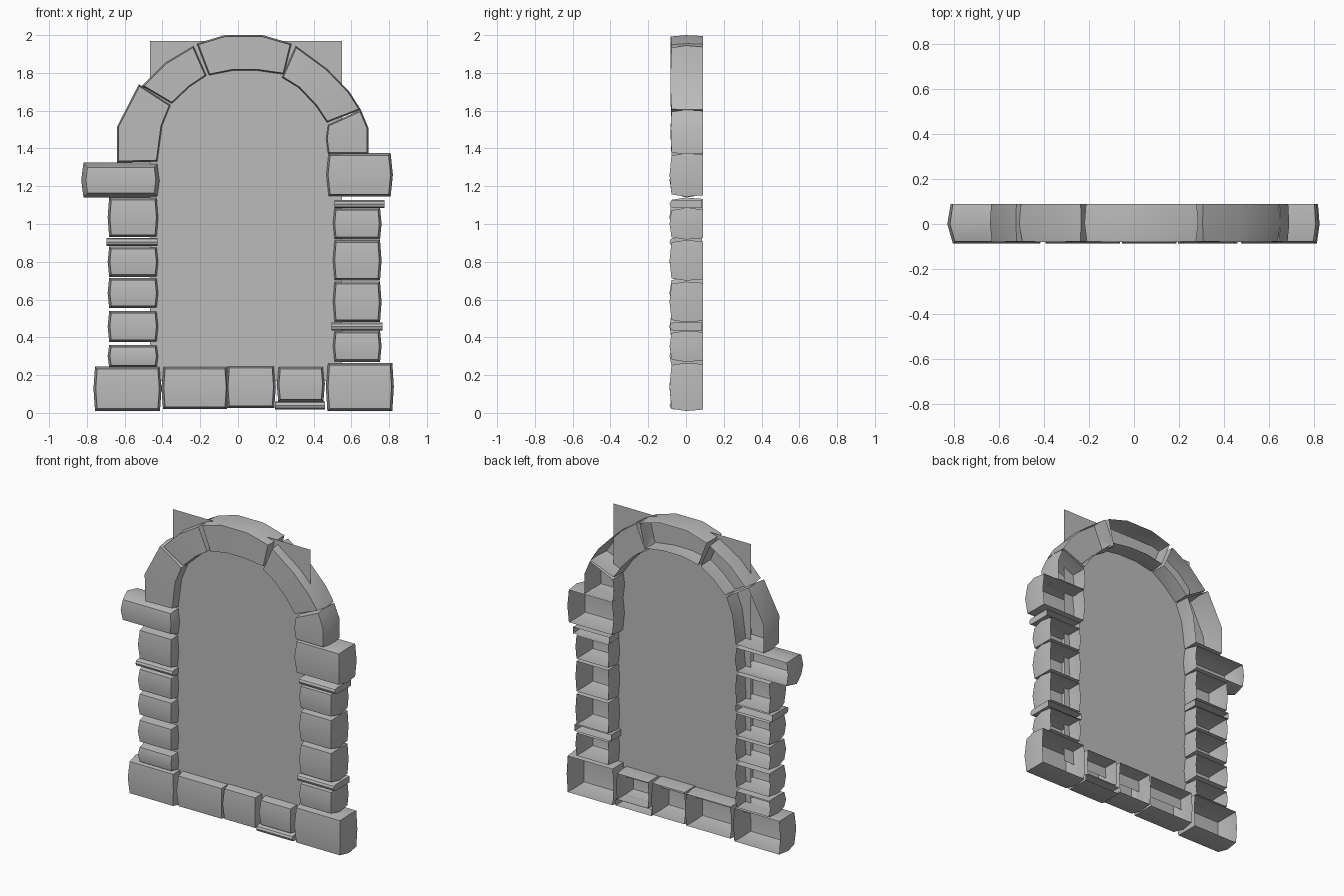
import bpy, bmesh, math
from mathutils import Vector

cube = bpy.data.objects.get("Cube")
if cube:
    bpy.data.objects.remove(cube, do_unlink=True)

stone_mat = bpy.data.materials.new("grey_stone")
stone_mat.use_nodes = True
GREY = (0.5, 0.5, 0.5, 1)
stone_mat.diffuse_color = GREY
stone_mat.node_tree.nodes["Principled BSDF"].inputs["Base Color"].default_value = GREY


def finish(name, bm, smooth=True):
    mesh = bpy.data.meshes.new(name)
    bm.to_mesh(mesh)
    bm.free()
    mesh.materials.append(stone_mat)
    obj = bpy.data.objects.new(name, mesh)
    bpy.context.collection.objects.link(obj)
    if smooth:
        bpy.ops.object.select_all(action="DESELECT")
        obj.select_set(True)
        bpy.context.view_layer.objects.active = obj
        bpy.ops.object.shade_smooth_by_angle(angle=math.radians(30))
    return obj


def stone(name, rail_a, rail_b, inset=0.012, bulge=0.01):
    """Open-backed stone shell spanned between two (x, z) rails."""
    bm = bmesh.new()
    rows = [(Vector(a), (Vector(a) + Vector(b)) / 2, Vector(b))
            for a, b in zip(rail_a, rail_b)]
    last = len(rows) - 1
    outline = ([(i, 0) for i in range(last + 1)] + [(last, 1)]
               + [(i, 2) for i in range(last, -1, -1)] + [(0, 1)])

    # Shrink a row/column position inwards by a fixed distance
    def shrunk(i, j, d):
        p = rows[i][j].copy()
        if j != 1:
            p += (rows[i][1] - p).normalized() * d
        if i in (0, last):
            near = rows[1 if i == 0 else last - 1][j]
            p += (near - rows[i][j]).normalized() * d
        return p

    # Bulging front face
    front = {}
    for i in range(last + 1):
        for j in range(3):
            p = shrunk(i, j, inset)
            depth = 0.077 + (bulge if 0 < i < last else 0)
            front[i, j] = bm.verts.new((p.x, -depth, p.y))
    for i in range(last):
        for j in range(2):
            bm.faces.new([front[k] for k in ((i, j), (i + 1, j), (i + 1, j + 1), (i, j + 1))])

    # Side walls, widest at half depth, left open at the back
    loop = [front[k] for k in outline]
    for y, d in ((0, 0), (0.09, inset * 0.6)):
        ring = []
        for i, j in outline:
            p = shrunk(i, j, d)
            ring.append(bm.verts.new((p.x, y, p.y)))
        n = len(ring)
        for k in range(n):
            m = (k + 1) % n
            bm.faces.new((loop[k], loop[m], ring[m], ring[k]))
        loop = ring
    bmesh.ops.recalc_face_normals(bm, faces=bm.faces)
    # Make sure the shell faces outwards
    bm.faces.ensure_lookup_table()
    if bm.faces[0].normal.y > 0:
        bmesh.ops.reverse_faces(bm, faces=bm.faces)
    return finish(name, bm)


def block(name, x1, x2, z1, z2, pinch=0.008, inset=0.012):
    """Squared stone whose sides swell at mid height."""
    mid = (z1 + z2) / 2
    left = [(x1 + pinch, z1), (x1, mid), (x1 + pinch, z2)]
    right = [(x2 - pinch, z1), (x2, mid), (x2 - pinch, z2)]
    return stone(name, left, right, inset)


def strip(name, x1, x2, z):
    """Thin rounded course between stones, also open at the back."""
    bm = bmesh.new()
    half = 0.021
    profile = [(0.085, half)]
    for k in range(5):
        a = math.pi / 2 - k * math.pi / 4
        profile.append((-0.066 - 0.021 * math.cos(a), half * math.sin(a)))
    profile.append((0.085, -half))
    ends = [[bm.verts.new((x, y, z + h)) for y, h in profile] for x in (x1, x2)]
    for k in range(len(profile) - 1):
        bm.faces.new((ends[0][k], ends[0][k + 1], ends[1][k + 1], ends[1][k]))
    bm.faces.new(ends[0][::-1])
    bm.faces.new(ends[1])
    bmesh.ops.recalc_face_normals(bm, faces=bm.faces)
    return finish(name, bm)


# Right-hand jamb (-x), bottom to top
for n, (z1, z2) in enumerate([(.24, .36), (.375, .54), (.555, .715), (.72, .88), (.93, 1.14)]):
    block(f"right_jamb_stone_{n + 1}", -.69, -.42, z1, z2)
strip("right_jamb_strip", -.695, -.425, .905)

# Left-hand jamb (+x), bottom to top
for n, (z1, z2) in enumerate([(.27, .435), (.48, .695), (.7, .915), (.918, 1.085)]):
    block(f"left_jamb_stone_{n + 1}", .5, .76, z1, z2)
strip("left_jamb_lower_strip", .495, .765, .457)
strip("left_jamb_upper_strip", .51, .775, 1.105)

# Sill course
block("right_base_stone", -.765, -.405, .01, .245)
block("sill_stone_1", -.405, -.05, .02, .245)
block("sill_stone_2", -.065, .2, .025, .25)
block("sill_stone_3", .205, .46, .06, .245)
block("left_base_stone", .465, .825, .01, .265)
strip("sill_strip", .195, .46, .04)

# Capitals under the arch
block("right_capital", -.83, -.41, 1.14, 1.325, .012, .025)
block("left_capital", .465, .82, 1.145, 1.375, .012)

# Arch stones: inner rail, then outer rail
ARCH = [
    ([(-.425, 1.33), (-.4, 1.52), (-.355, 1.63)],
     [(-.64, 1.325), (-.64, 1.515), (-.525, 1.74)]),
    ([(-.35, 1.635), (-.255, 1.725), (-.165, 1.785)],
     [(-.51, 1.73), (-.385, 1.855), (-.235, 1.945)]),
    ([(-.155, 1.785), (-.03, 1.81), (.105, 1.81), (.245, 1.79)],
     [(-.22, 1.955), (-.07, 2), (.13, 2), (.285, 1.955)]),
    ([(.23, 1.775), (.32, 1.72), (.41, 1.625), (.47, 1.535)],
     [(.305, 1.945), (.475, 1.82), (.59, 1.7), (.65, 1.605)]),
    ([(.475, 1.525), (.465, 1.45), (.475, 1.37)],
     [(.65, 1.605), (.69, 1.51), (.69, 1.37)]),
]
for n, (inner, outer) in enumerate(ARCH):
    stone(f"arch_stone_{n + 1}", inner, outer, .008, .004)

# Flat panel filling the opening
bm = bmesh.new()
corners = [(-.465, .17), (.55, .17), (.55, 1.97), (-.465, 1.97)]
bm.faces.new([bm.verts.new((x, -0.02, z)) for x, z in corners])
finish("back_panel", bm, smooth=False)
